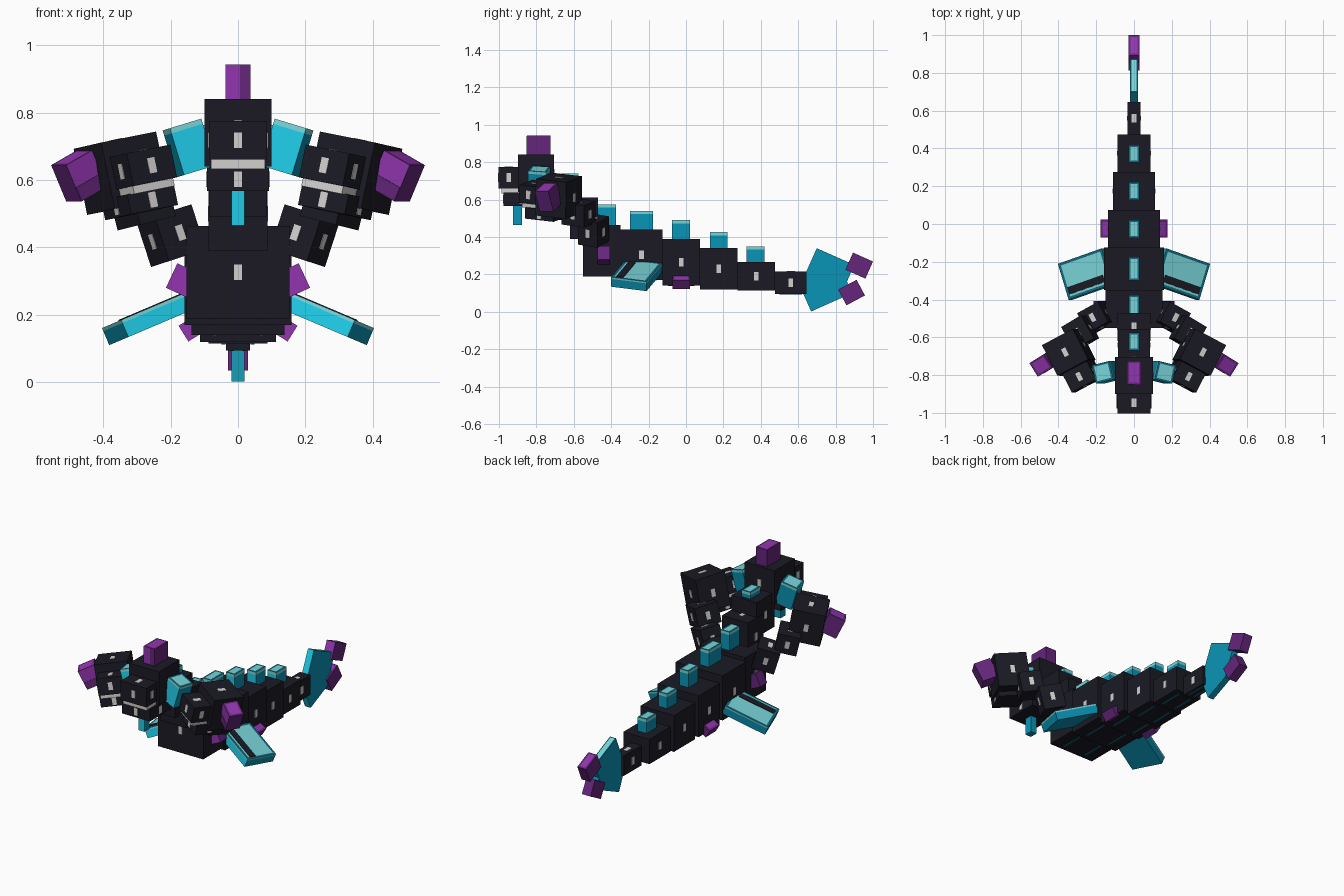
import bpy, bmesh
from math import radians
from mathutils import Matrix, Vector

old = bpy.data.objects.get("Cube")
if old:
    bpy.data.objects.remove(old, do_unlink=True)


def material(name, rgb):
    m = bpy.data.materials.new(name)
    m.use_nodes = True
    m.diffuse_color = (*rgb, 1)
    bsdf = m.node_tree.nodes["Principled BSDF"]
    bsdf.inputs["Base Color"].default_value = (*rgb, 1)
    bsdf.inputs["Roughness"].default_value = 0.8
    return m


BLACK = material("charcoal", (0.0105, 0.0102, 0.018))
WHITE = material("off white", (0.64, 0.63, 0.62))
TEAL = material("teal", (0.003, 0.3, 0.47))
BRIGHT = material("bright cyan", (0.014, 0.62, 0.83))
PALE = material("pale teal", (0.19, 0.66, 0.69))
DEEP = material("deep teal", (0.005, 0.14, 0.21))
PURPLE = material("purple", (0.29, 0.036, 0.43))
PLUM = material("dark purple", (0.13, 0.019, 0.2))

# Side, front, top and top rim colours
TEALS = (TEAL, BRIGHT, PALE, DEEP)
PURPLES = (PLUM, PURPLE, PURPLE, PLUM)


def frame(loc, pitch=0, tilt=0, yaw=0, lean=0):
    """Placement matrix; lean is a sideways roll applied after the yaw."""
    return (Matrix.Translation(loc) @ Matrix.Rotation(radians(lean), 4, 'Y')
            @ Matrix.Rotation(radians(yaw), 4, 'Z') @ Matrix.Rotation(radians(tilt), 4, 'Y')
            @ Matrix.Rotation(radians(pitch), 4, 'X'))


def finish(name, bm, mats, at):
    me = bpy.data.meshes.new(name)
    bm.to_mesh(me)
    bm.free()
    for m in mats:
        me.materials.append(m)
    ob = bpy.data.objects.new(name, me)
    bpy.context.collection.objects.link(ob)
    ob.matrix_world = at


def cube(size):
    bm = bmesh.new()
    bmesh.ops.create_cube(bm, size=1, matrix=Matrix.Diagonal((*size, 1)))
    return bm


def box(name, size, mat, at):
    finish(name, cube(size), [mat], at)


def tinted(name, size, palette, at, cap=0, rim=0.011):
    """Box coloured by face direction, with a rimmed top and an optional pale upper band."""
    bm = cube(size)
    cut = size[2] / 2 - cap
    if cap:
        bmesh.ops.bisect_plane(bm, geom=bm.verts[:] + bm.edges[:] + bm.faces[:],
                               plane_co=(0, 0, cut), plane_no=(0, 0, 1))
    bm.normal_update()
    for f in bm.faces:
        if cap and f.calc_center_median().z > cut:
            f.material_index = 2
        elif f.normal.y < -0.5:
            f.material_index = 1
    top = [f for f in bm.faces if f.normal.z > 0.5]
    bmesh.ops.inset_region(bm, faces=top, thickness=rim, use_even_offset=True)
    bm.normal_update()
    for f in bm.faces:
        if f.normal.z > 0.5:
            f.material_index = 2 if f in top else 3
    finish(name, bm, palette, at)


def spotted(name, size, at, sides="xXyYZ"):
    """Charcoal block with a small pale spot on the chosen sides."""
    box(name, size, BLACK, at)
    for key in sides:
        axis = "xyz".index(key.lower())
        spot = [0.025, 0.025, 0.046]
        if axis == 2:
            spot[1] = 0.046
        spot[axis] = 0.004
        pos = Vector((0, 0, 0))
        pos[axis] = size[axis] / 2 * (1 if key.isupper() else -1)
        box(name + "_spot", spot, WHITE, at @ Matrix.Translation(pos))


def head(name, at, skull=0.2, k=1, lift=0):
    """Skull with snout, teeth and jaw; k scales the muzzle and lift raises it."""
    def part(y, z):
        return at @ Matrix.Translation((0, y, z * k + lift))
    spotted(name + "_skull", (skull, skull - 0.005, 0.2), at, "xXYZ")
    spotted(name + "_snout", (0.173 * k, 0.11, 0.115 * k), part(-0.145, -0.022), "xXyZ")
    box(name + "_teeth", (0.16 * k, 0.09, 0.03 * k), WHITE, part(-0.14, -0.092))
    spotted(name + "_jaw", (0.185 * k, 0.2 * k, 0.07 * k), part(-0.075, -0.138), "xXy")


# Body segments: half width, y start, y end, z bottom, z top
segments = [
    (0.152, -0.55, -0.35, 0.19, 0.463), (0.158, -0.35, -0.125, 0.17, 0.44),
    (0.138, -0.125, 0.075, 0.14, 0.39), (0.112, 0.075, 0.275, 0.12, 0.34),
    (0.087, 0.275, 0.475, 0.115, 0.265), (0.035, 0.475, 0.645, 0.095, 0.215)]
for i, (w, y0, y1, z0, z1) in enumerate(segments):
    mid = (y0 + y1) / 2
    spotted(f"body_segment_{i}", (2 * w, y1 - y0, z1 - z0), frame((0, mid, (z0 + z1) / 2)))
    for s in (-1, 1):
        box(f"belly_stripe_{i}", (0.012, (y1 - y0) * 0.7, 0.004), DEEP,
            frame((s * w * 0.5, mid, z0)))

# Back spines: y centre, length, z bottom, z top
spines = [(-0.622, 0.095, 0.6, 0.74), (-0.44, 0.13, 0.4, 0.575), (-0.237, 0.123, 0.4, 0.54),
          (-0.027, 0.095, 0.35, 0.49), (0.175, 0.095, 0.3, 0.427), (0.372, 0.095, 0.22, 0.35)]
for i, (y, length, z0, z1) in enumerate(spines):
    tinted(f"back_spine_{i}", (0.06, length, z1 - z0), TEALS, frame((0, y, (z0 + z1) / 2)), 0.018)

# Middle neck and head
spotted("middle_neck_lower", (0.174, 0.15, 0.22), frame((0, -0.545, 0.5)), "xXyZ")
spotted("middle_neck_upper", (0.17, 0.17, 0.21), frame((0, -0.64, 0.595)), "xXy")
head("middle", frame((0, -0.802, 0.74)))
tinted("crest_horn", (0.075, 0.125, 0.12), PURPLES, frame((0, -0.787, 0.882)))
box("crest_horn_shade", (0.031, 0.004, 0.118), PLUM, frame((0.0215, -0.85, 0.882)))
tinted("chin_spike", (0.04, 0.048, 0.11), TEALS, frame((0, -0.9, 0.52)))

# Tail fluke: two crossed blades with purple tips
tinted("tail_fin_upper", (0.04, 0.22, 0.2), TEALS, frame((0, 0.759, 0.204), -24), rim=0.006)
tinted("tail_fin_lower", (0.038, 0.24, 0.2), TEALS, frame((0, 0.738, 0.142), 24), rim=0.006)
tinted("tail_tip_upper", (0.058, 0.117, 0.1), PURPLES, frame((0, 0.926, 0.247), -24))
tinted("tail_tip_lower", (0.058, 0.112, 0.095), PURPLES, frame((0, 0.885, 0.103), 28))

# Paired parts
for s, side in ((1, "left"), (-1, "right")):
    def put(x, y, z, pitch=0, tilt=0, yaw=0, lean=0):
        return frame((s * x, y, z), pitch, s * tilt, s * yaw, s * lean)

    # Side necks and heads
    spotted(side + "_neck_lower", (0.13, 0.12, 0.14), put(0.198, -0.495, 0.435, yaw=-28, lean=18))
    spotted(side + "_neck_upper", (0.125, 0.14, 0.12), put(0.285, -0.575, 0.53, yaw=-30, lean=14))
    head(side, put(0.345, -0.68, 0.62, -6, 10, -28), 0.187, 0.86, 0.022)
    horn = put(0.471, -0.735, 0.612, 0, 26, -32)
    tinted(side + "_head_horn", (0.1, 0.085, 0.12), PURPLES, horn)
    box(side + "_head_horn_shade", (0.098, 0.004, 0.045), PLUM,
        horn @ Matrix.Translation((0, -0.0425, -0.037)))

    # Ear fins on the middle head
    tinted(side + "_ear_fin", (0.1, 0.1, 0.145), TEALS,
           put(0.145, -0.785, 0.695, yaw=-13, lean=17), 0.016)

    # Flippers with a dark stripe on top
    fin = put(0.248, -0.265, 0.197, yaw=-18, lean=23)
    tinted(side + "_flipper", (0.265, 0.2, 0.055), TEALS, fin, 0.01, 0.014)
    box(side + "_flipper_stripe", (0.215, 0.04, 0.006), BLACK,
        fin @ Matrix.Translation((s * 0.012, -0.055, 0.0275)))

    # Shoulder and belly studs
    tinted(side + "_shoulder_stud", (0.07, 0.065, 0.08), PURPLES, put(0.165, -0.44, 0.302, 0, -25))
    tinted(side + "_belly_stud", (0.07, 0.095, 0.055), PURPLES, put(0.132, -0.025, 0.163, 0, 32))
